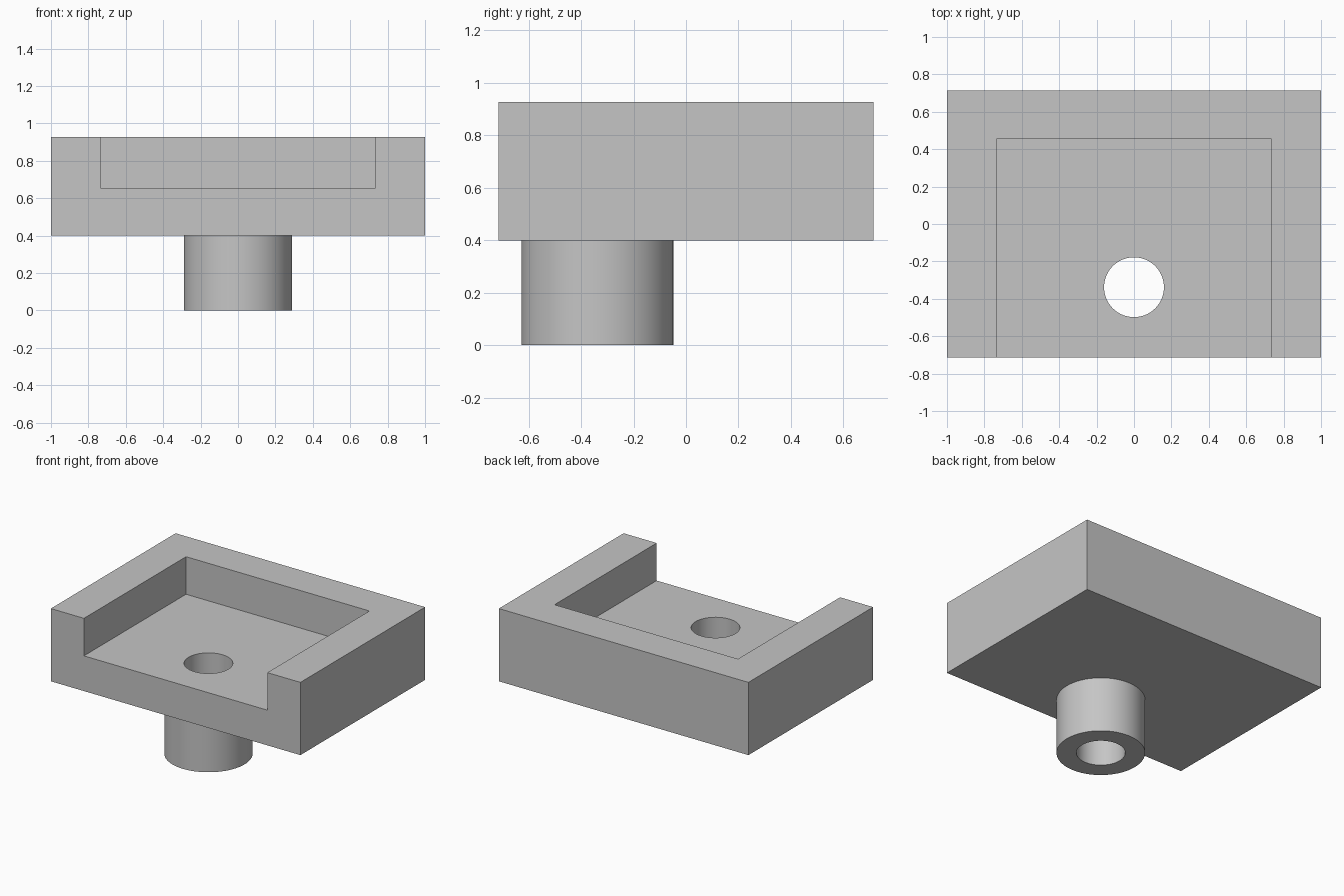
import bpy
import math

default = bpy.data.objects.get("Cube")
if default:
    bpy.data.objects.remove(default, do_unlink=True)

grey = bpy.data.materials.new("plain grey")
grey.use_nodes = True
colour = (0.56, 0.56, 0.56, 1)
grey.diffuse_color = colour
grey.node_tree.nodes["Principled BSDF"].inputs["Base Color"].default_value = colour

HALF_DEPTH = 0.714
BASE, FLOOR, TOP = 0.4, 0.655, 0.927
POST_Y = -0.338


def box(name, x, y0, y1, z0, z1):
    """Box centred on x = 0 with half width x."""
    bpy.ops.mesh.primitive_cube_add(size=1, location=(0, (y0 + y1) / 2, (z0 + z1) / 2))
    obj = bpy.context.object
    obj.name = name
    obj.scale = (2 * x, y1 - y0, z1 - z0)
    bpy.ops.object.transform_apply(location=True, rotation=True, scale=True)
    obj.data.materials.append(grey)
    return obj


def cylinder(name, radius, z0, z1):
    """Upright cylinder on the post axis."""
    bpy.ops.mesh.primitive_cylinder_add(vertices=96, radius=radius, depth=z1 - z0,
                                        location=(0, POST_Y, (z0 + z1) / 2))
    obj = bpy.context.object
    obj.name = name
    bpy.ops.object.transform_apply(location=True, rotation=True, scale=True)
    obj.data.materials.append(grey)
    return obj


def combine(target, other, operation):
    """Apply a boolean and discard the helper."""
    mod = target.modifiers.new(operation.lower(), 'BOOLEAN')
    mod.object = other
    mod.operation = operation
    mod.solver = 'EXACT'
    bpy.context.view_layer.objects.active = target
    bpy.ops.object.modifier_apply(modifier=mod.name)
    bpy.data.objects.remove(other, do_unlink=True)


# Block with an open-fronted recess
bracket = box("bracket", 1, -HALF_DEPTH, HALF_DEPTH, BASE, TOP)
combine(bracket, box("recess_cutter", 0.735, -1, 0.455, FLOOR, 1.2), 'DIFFERENCE')

# Round post beneath, bored through to the recess floor
combine(bracket, cylinder("post", 0.29, 0, 0.5), 'UNION')
combine(bracket, cylinder("bore_cutter", 0.16, -0.2, 1.2), 'DIFFERENCE')

# Smooth the round walls, keep all edges sharp
bpy.ops.object.select_all(action='DESELECT')
bracket.select_set(True)
bpy.context.view_layer.objects.active = bracket
bpy.ops.object.shade_smooth_by_angle(angle=math.radians(30))
